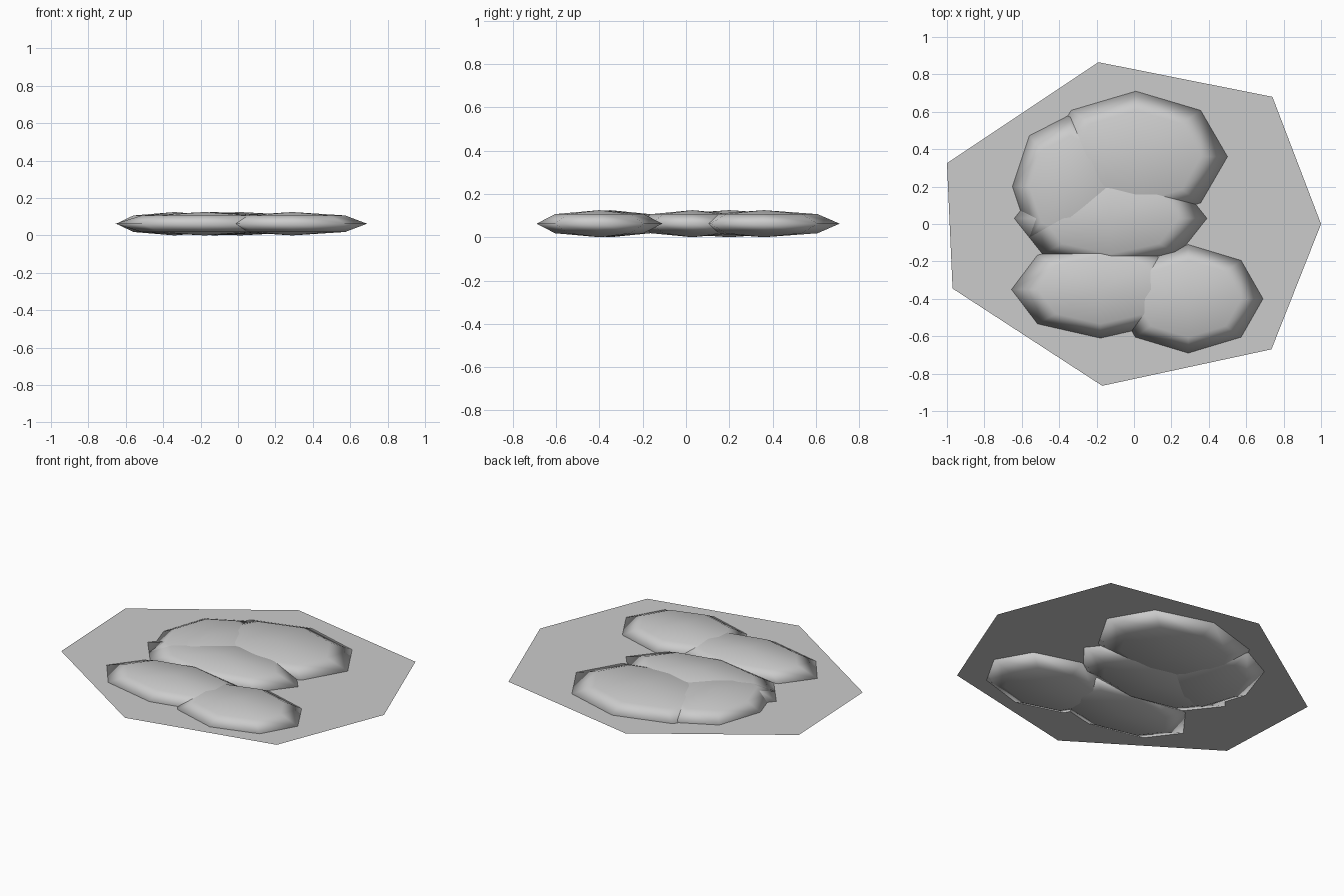
import bpy

if "Cube" in bpy.data.objects:
    bpy.data.objects.remove(bpy.data.objects["Cube"])

grey = bpy.data.materials.new("light_grey")
grey.diffuse_color = (0.6, 0.6, 0.6, 1)
grey.use_nodes = True
grey.node_tree.nodes["Principled BSDF"].inputs["Base Color"].default_value = grey.diffuse_color

MID = 0.0625  # height of the sheet and of every stone's widest ring

# Thin seven-sided base sheet
outline = [(1, 0), (0.74, 0.68), (-0.19, 0.865), (-1, 0.325),
           (-0.97, -0.345), (-0.17, -0.865), (0.735, -0.67)]
mesh = bpy.data.meshes.new("base_sheet")
mesh.from_pydata([(x, y, MID) for x, y in outline], [], [range(len(outline))])
mesh.materials.append(grey)
sheet = bpy.data.objects.new("base_sheet", mesh)
bpy.context.collection.objects.link(sheet)


def stone(name, x, y, rx, ry):
    """Flattened low-poly smooth pebble, eight sides and four rings."""
    bpy.ops.mesh.primitive_uv_sphere_add(segments=8, ring_count=4, radius=1,
                                         location=(x, y, MID))
    ob = bpy.context.object
    ob.name = name
    ob.scale = (rx, ry, MID)
    bpy.ops.object.transform_apply(location=False, rotation=False, scale=True)
    bpy.ops.object.shade_smooth()
    ob.data.materials.append(grey)


# Five overlapping stones
stone("stone_back", 0.01, 0.36, 0.49, 0.35)
stone("stone_left", -0.34, 0.20, 0.31, 0.385)
stone("stone_middle", -0.125, 0.03, 0.515, 0.27)
stone("stone_front_left", -0.18, -0.35, 0.475, 0.26)
stone("stone_front_right", 0.29, -0.40, 0.40, 0.29)
